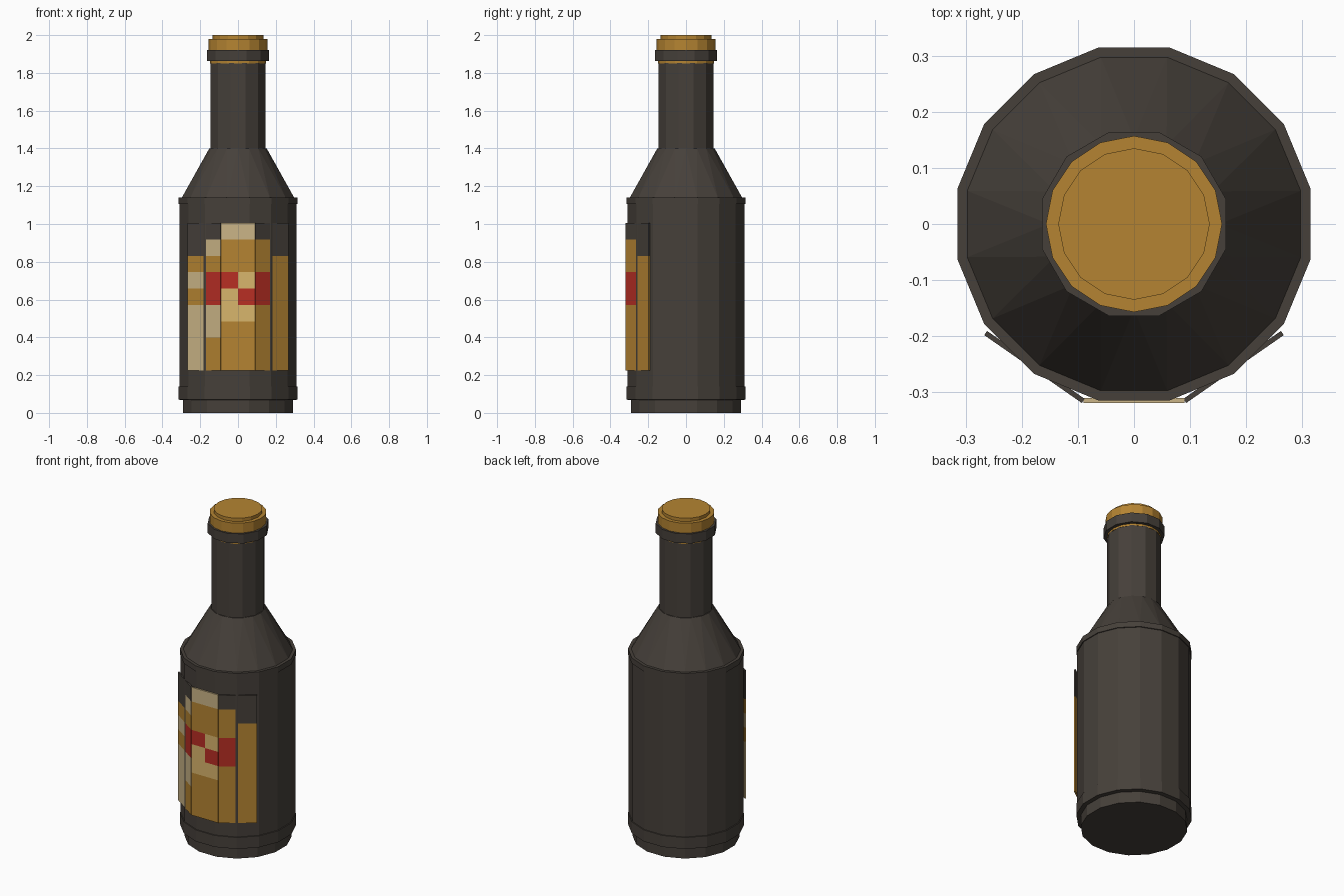
import bpy, bmesh, math

if "Cube" in bpy.data.objects:
    bpy.data.objects.remove(bpy.data.objects["Cube"])


def material(name, rgb):
    lin = [((c / 255 + 0.055) / 1.055) ** 2.4 if c > 10 else c / 3294 for c in rgb]
    m = bpy.data.materials.new(name)
    m.diffuse_color = (*lin, 1)
    m.use_nodes = True
    m.node_tree.nodes["Principled BSDF"].inputs["Base Color"].default_value = m.diffuse_color
    return m


DARK = material("dark_brown_glass", (70, 64, 58))
GOLD = material("gold", (181, 132, 50))
BEIGE = material("beige", (203, 181, 135))
TAN = material("warm_tan", (217, 182, 108))
RED = material("red", (184, 46, 36))


def finish(name, bm, mats):
    mesh = bpy.data.meshes.new(name)
    bm.to_mesh(mesh)
    bm.free()
    for m in mats:
        mesh.materials.append(m)
    ob = bpy.data.objects.new(name, mesh)
    bpy.context.collection.objects.link(ob)
    return ob


def ring(bm, r, z, n, turn):
    return [bm.verts.new((r * math.cos(2 * math.pi * (i + turn) / n),
                          r * math.sin(2 * math.pi * (i + turn) / n), z)) for i in range(n)]


def lathe(name, profile, n, turn, mat):
    """Closed flat-faced turned solid; turn is in fractions of one side."""
    bm = bmesh.new()
    rings = [ring(bm, r, z, n, turn) for r, z in profile]
    for a, b in zip(rings, rings[1:]):
        for i in range(n):
            j = (i + 1) % n
            bm.faces.new((a[i], a[j], b[j], b[i]))
    bm.faces.new(rings[0][::-1])
    bm.faces.new(rings[-1])
    return finish(name, bm, [mat])


# Body with inset foot, lower band and upper rim
lathe("body", [(0.296, 0), (0.296, 0.068), (0.321, 0.07), (0.321, 0.14), (0.3165, 0.141),
               (0.3165, 1.105), (0.321, 1.106), (0.321, 1.14), (0.295, 1.14)], 16, 0.5, DARK)

# Shoulder: sixteen-sided zigzag of triangles narrowing to the neck
bm = bmesh.new()
low, high = ring(bm, 0.303, 1.14, 16, 0.5), ring(bm, 0.152, 1.40, 16, 0)
for i in range(16):
    j = (i + 1) % 16
    bm.faces.new((low[i], low[j], high[j]))
    bm.faces.new((low[i], high[j], high[i]))
bm.faces.new(low[::-1])
bm.faces.new(high)
finish("shoulder", bm, [DARK])

# Neck, lip and cap
lathe("neck", [(0.15, 1.36), (0.15, 1.852)], 12, 0.5, DARK)
lathe("lip", [(0.17, 1.862), (0.17, 1.92)], 12, 0.5, DARK)
lathe("cap", [(0.149, 1.85), (0.149, 1.89), (0.157, 1.89), (0.157, 1.98),
              (0.135, 1.98), (0.135, 2.0)], 16, 0, GOLD)

# Label plates: each cell is coloured from a small mosaic, top row first
COLOURS = {"d": DARK, "g": GOLD, "b": BEIGE, "t": TAN, "r": RED}
KEYS = "dgbtr"


def label(name, left, right, rows):
    bm = bmesh.new()
    n = len(rows)
    bottom, top = 0.225, 1.005
    grid = [[bm.verts.new((left[0] + (right[0] - left[0]) * c / 2,
                           left[1] + (right[1] - left[1]) * c / 2,
                           top + (bottom - top) * r / n)) for c in range(3)] for r in range(n + 1)]
    for r in range(n):
        for c in range(2):
            f = bm.faces.new((grid[r + 1][c], grid[r + 1][c + 1], grid[r][c + 1], grid[r][c]))
            f.material_index = KEYS.index(rows[r][c])
    ob = finish(name, bm, [COLOURS[k] for k in KEYS])
    mod = ob.modifiers.new("thickness", "SOLIDIFY")
    mod.thickness = 0.009
    mod.offset = -1


label("label_left", (-0.267, -0.198), (-0.093, -0.319),
      ["dd", "db", "gg", "br", "gr", "bb", "bb", "bg", "bg"])
label("label_centre", (-0.09, -0.319), (0.09, -0.319),
      ["bb", "gg", "gg", "rt", "tr", "tt", "gg", "gg", "gg"])
label("label_right", (0.093, -0.319), (0.267, -0.198),
      ["dd", "gd", "gg", "rg", "rg", "gg", "gg", "gg", "gg"])
